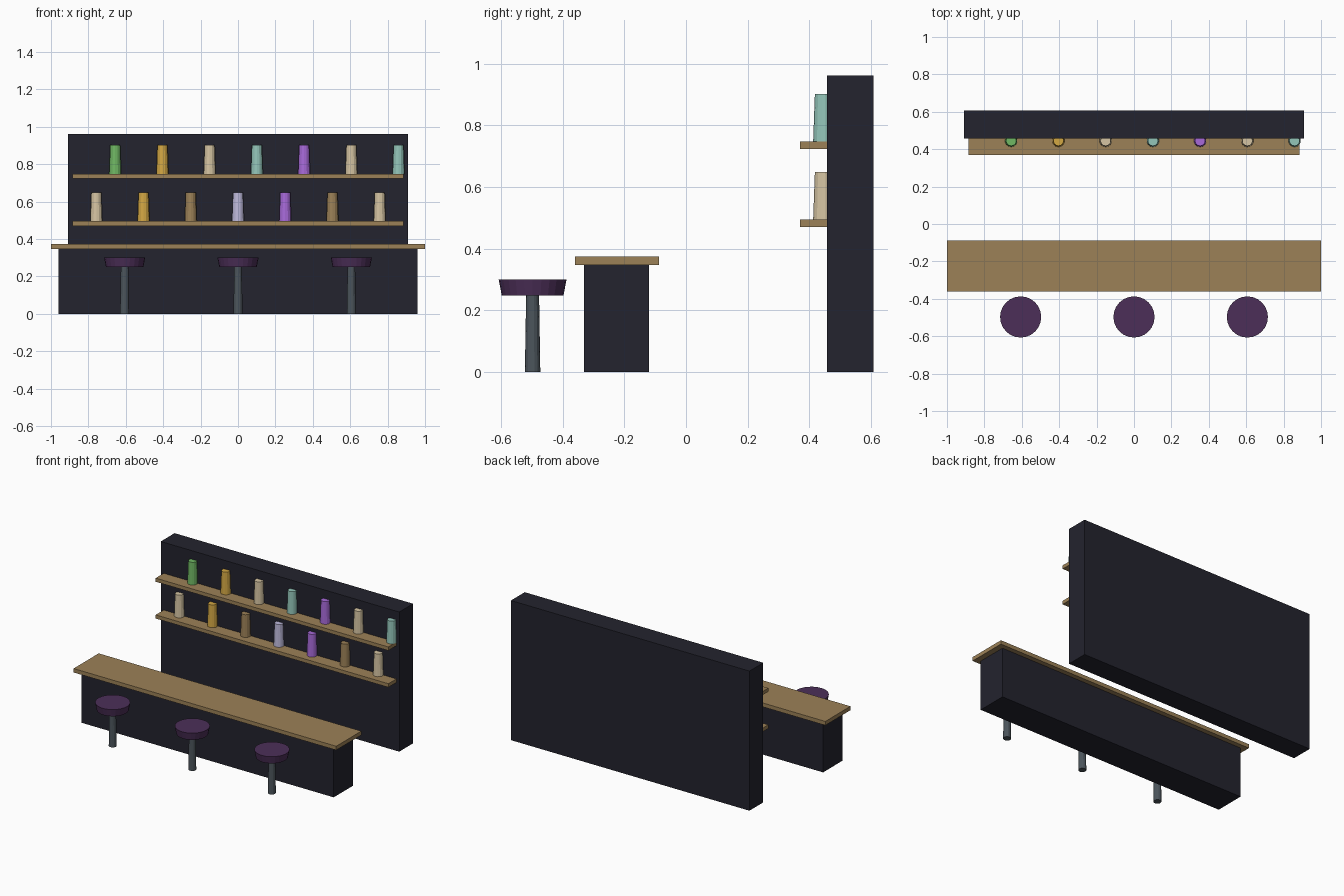
import bpy, bmesh
from mathutils import Matrix

if "Cube" in bpy.data.objects:
    bpy.data.objects.remove(bpy.data.objects["Cube"])


def srgb(r, g, b):
    f = lambda c: c / 12.92 if c <= 0.04045 else ((c + 0.055) / 1.055) ** 2.4
    return (f(r / 255), f(g / 255), f(b / 255), 1)


COLOURS = {
    "dark_panel": (35, 35, 46), "wood": (156, 129, 87), "plum_seat": (76, 47, 88),
    "steel": (76, 85, 92), "green": (112, 184, 100), "amber": (212, 168, 68),
    "cream": (214, 197, 163), "teal": (148, 198, 186), "purple": (168, 106, 218),
    "lavender": (190, 186, 220),
}
MATS = {}
for name, rgb in COLOURS.items():
    MATS[name] = bpy.data.materials.new(name)
    MATS[name].diffuse_color = srgb(*rgb)


def finish(bm, name, mat):
    mesh = bpy.data.meshes.new(name)
    bm.to_mesh(mesh)
    bm.free()
    mesh.materials.append(MATS[mat])
    obj = bpy.data.objects.new(name, mesh)
    bpy.context.collection.objects.link(obj)
    return obj


def box(name, mat, half_x, y0, y1, z0, z1):
    bm = bmesh.new()
    m = Matrix.Translation((0, (y0 + y1) / 2, (z0 + z1) / 2)) @ Matrix.Diagonal(
        (2 * half_x, y1 - y0, z1 - z0, 1))
    bmesh.ops.create_cube(bm, size=1, matrix=m)
    return finish(bm, name, mat)


def cone(name, mat, x, y, z0, z1, r0, r1, sides):
    bm = bmesh.new()
    bmesh.ops.create_cone(bm, cap_ends=True, segments=sides, radius1=r0, radius2=r1,
                          depth=z1 - z0,
                          matrix=Matrix.Translation((x, y, (z0 + z1) / 2)))
    return finish(bm, name, mat)


# counter
box("counter_base", "dark_panel", 0.96, -0.33, -0.12, 0, 0.347)
box("counter_top", "wood", 1.0, -0.36, -0.087, 0.347, 0.374)

# back wall
box("back_wall", "dark_panel", 0.908, 0.457, 0.607, 0, 0.961)

# shelves with bottles (shelf top height, bottle row offset, bottle colours)
rows = [
    ("lower", 0.495, 0.0, "cream amber wood lavender purple wood cream"),
    ("upper", 0.748, 0.101, "green amber cream teal purple cream teal"),
]
for row, z, offset, colours in rows:
    box(row + "_shelf", "wood", 0.886, 0.37, 0.52, z - 0.025, z)
    for i, colour in enumerate(colours.split()):
        cone(f"{row}_bottle_{i + 1}", colour, (i - 3) * 0.2525 + offset, 0.445,
             z, z + 0.154, 0.033, 0.0275, 14)

# stools
for i in range(3):
    x = (i - 1) * 0.606
    cone(f"stool_post_{i + 1}", "steel", x, -0.497, 0, 0.25, 0.025, 0.021, 14)
    cone(f"stool_seat_{i + 1}", "plum_seat", x, -0.497, 0.249, 0.3, 0.1, 0.11, 24)

for m in bpy.data.materials:
    if m.users and not m.is_grease_pencil:
        m.use_nodes = True
        m.node_tree.nodes["Principled BSDF"].inputs["Base Color"].default_value = m.diffuse_color
